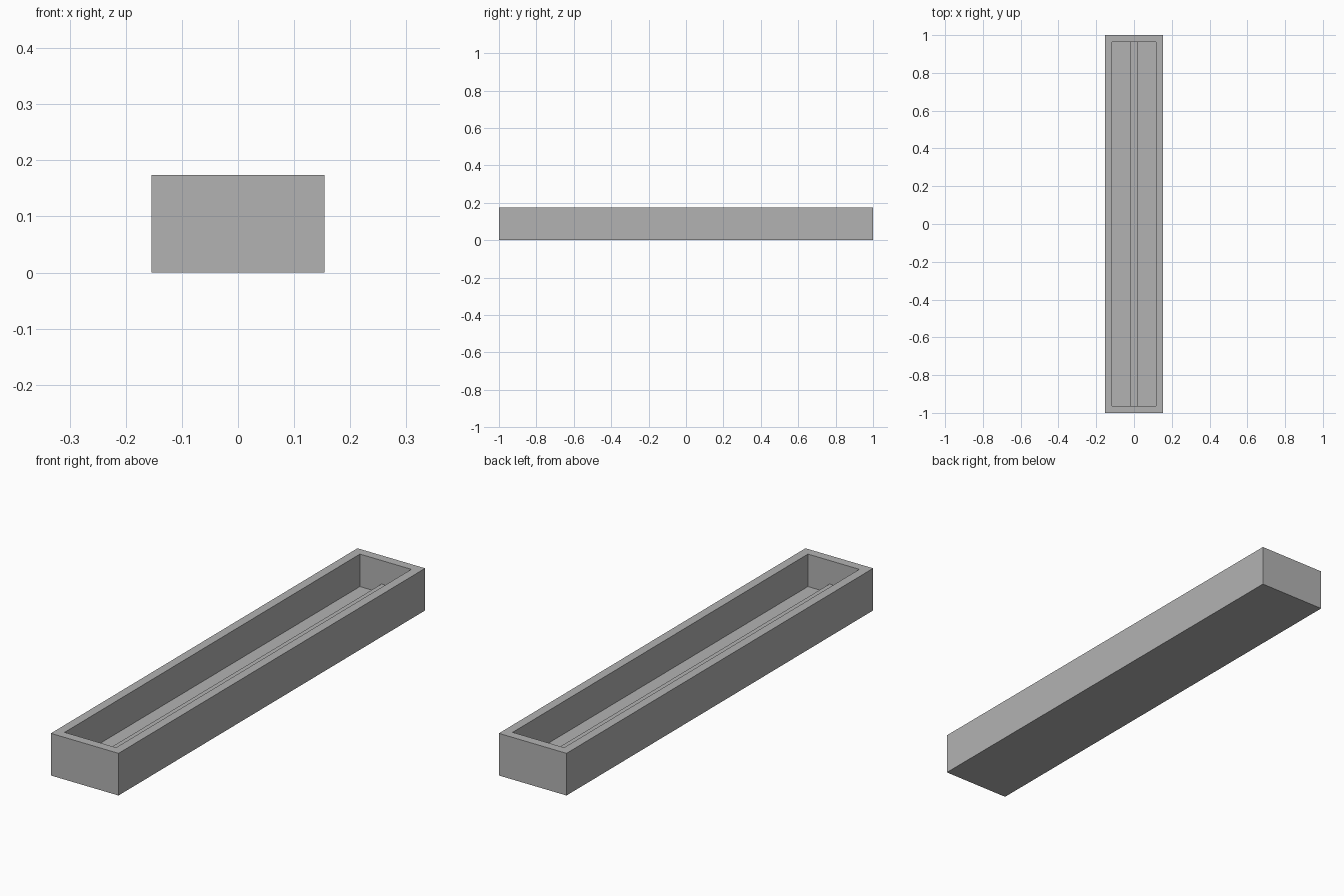
import bpy
import bmesh

if "Cube" in bpy.data.objects:
    bpy.data.objects.remove(bpy.data.objects["Cube"], do_unlink=True)

WIDTH, LENGTH, HEIGHT = 0.309, 2.0, 0.174
WALL = 0.037
FLOOR = 0.04
RIDGE_WIDTH, RIDGE_HEIGHT = 0.037, 0.037

grey = bpy.data.materials.new("plain grey")
grey.use_nodes = True
colour = (0.45, 0.45, 0.45, 1)
grey.diffuse_color = colour
grey.node_tree.nodes["Principled BSDF"].inputs["Base Color"].default_value = colour


def finish(bm, name):
    mesh = bpy.data.meshes.new(name)
    bm.to_mesh(mesh)
    bm.free()
    mesh.materials.append(grey)
    obj = bpy.data.objects.new(name, mesh)
    bpy.context.collection.objects.link(obj)
    return obj


def box(size, bottom):
    bm = bmesh.new()
    bmesh.ops.create_cube(bm, size=1)
    bmesh.ops.scale(bm, vec=size, verts=bm.verts)
    bmesh.ops.translate(bm, vec=(0, 0, bottom + size[2] / 2), verts=bm.verts)
    return bm


# Open trough: inset the top face, then push it down to the floor
bm = box((WIDTH, LENGTH, HEIGHT), 0)
top = max(bm.faces, key=lambda f: f.calc_center_median().z)
bmesh.ops.inset_region(bm, faces=[top], thickness=WALL, use_even_offset=True)
walls = bmesh.ops.extrude_discrete_faces(bm, faces=[top])
floor = walls["faces"][0]
bmesh.ops.translate(bm, vec=(0, 0, FLOOR - HEIGHT), verts=floor.verts)
bmesh.ops.recalc_face_normals(bm, faces=bm.faces)
finish(bm, "trough")

# Raised rib along the middle of the floor, with its hidden faces removed
bm = box((RIDGE_WIDTH, LENGTH - 2 * WALL, RIDGE_HEIGHT), FLOOR)
hidden = [f for f in bm.faces if f.normal.z < -0.5 or abs(f.normal.y) > 0.5]
bmesh.ops.delete(bm, geom=hidden, context="FACES")
finish(bm, "centre_rib")
